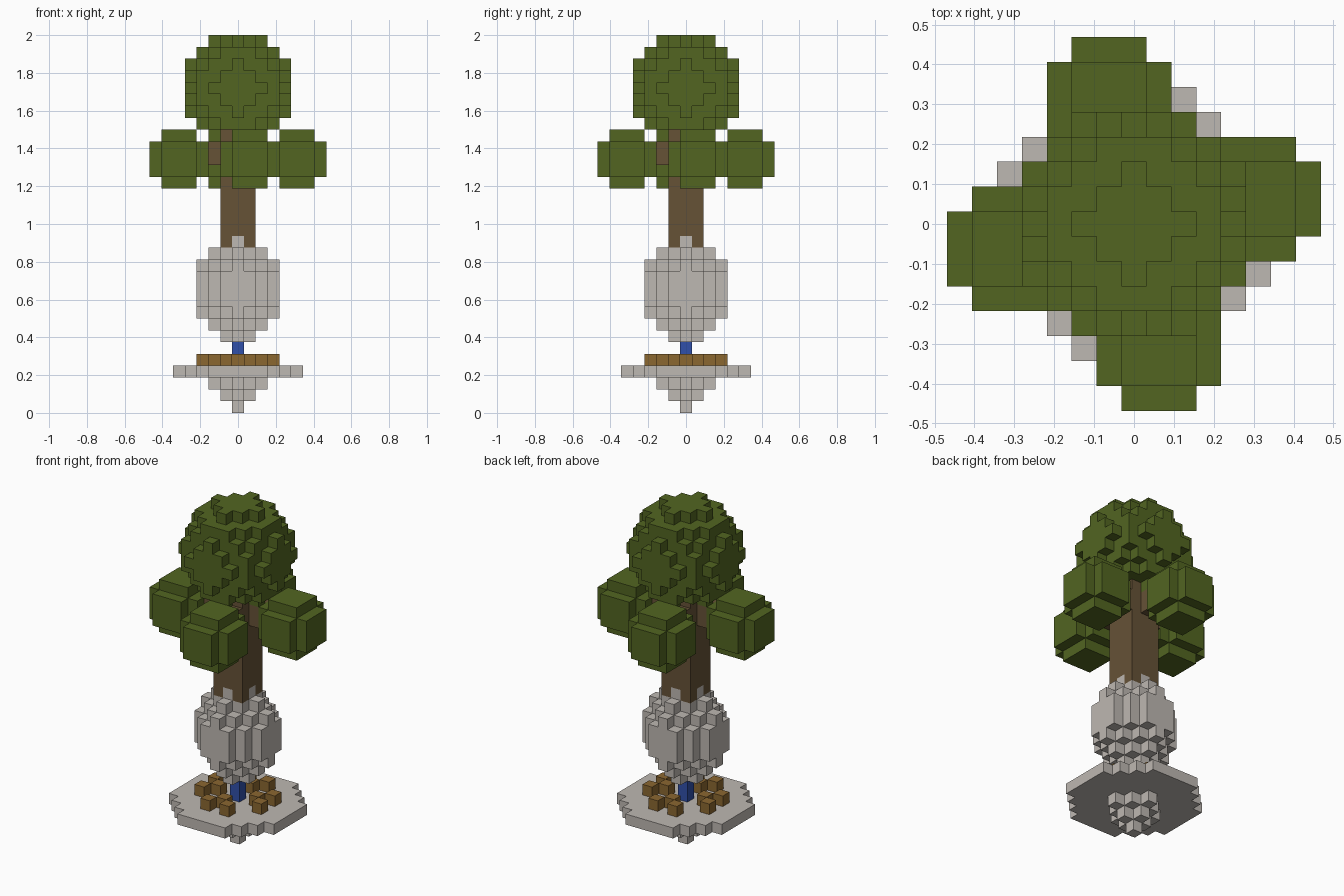
import bpy
import bmesh
from mathutils import Vector

U = 0.0625  # edge of one block

if "Cube" in bpy.data.objects:
    bpy.data.objects.remove(bpy.data.objects["Cube"])


def material(name, rgb):
    mat = bpy.data.materials.new(name)
    mat.use_nodes = True
    mat.diffuse_color = (*rgb, 1)
    mat.node_tree.nodes["Principled BSDF"].inputs["Base Color"].default_value = (*rgb, 1)
    return mat


LEAF = material("leaf green", (0.084, 0.130, 0.0152))
BARK = material("bark brown", (0.133, 0.084, 0.037))
STONE = material("pale stone", (0.515, 0.479, 0.445))
WOOD = material("ochre wood", (0.258, 0.136, 0.030))
BLUE = material("blue", (0.030, 0.080, 0.400))


def build(name, cells, mat):
    """Make a mesh of blocks, keeping only the faces on the outside."""
    cells = set(cells)
    bm = bmesh.new()
    verts = {}

    def corner(p):
        key = tuple(round(2 * c) for c in p)
        if key not in verts:
            verts[key] = bm.verts.new((p.x * U, p.y * U, (p.z + 0.5) * U))
        return verts[key]

    for cell in cells:
        c = Vector(cell)
        for axis in range(3):
            for sign in (-1, 1):
                n, a, b = Vector(), Vector(), Vector()
                n[axis] = sign
                if tuple(int(v) for v in c + n) in cells:
                    continue
                a[(axis + 1) % 3] = 0.5
                b = n.cross(a)
                mid = c + n * 0.5
                bm.faces.new([corner(mid + o) for o in (-a - b, a - b, a + b, b - a)])
    mesh = bpy.data.meshes.new(name)
    bm.to_mesh(mesh)
    bm.free()
    mesh.materials.append(mat)
    obj = bpy.data.objects.new(name, mesh)
    bpy.context.collection.objects.link(obj)
    return obj


def box(xs, ys, zs):
    return [(x, y, z) for x in xs for y in ys for z in zs]


def ball(center, radius):
    """Blocks whose centres lie inside a sphere."""
    c, r = Vector(center), int(radius)
    span = range(-r, r + 1)
    return [tuple(int(v) for v in c + Vector(p)) for p in box(span, span, span)
            if Vector(p).length <= radius]


def diamond(z, reach, limit):
    """One layer of blocks in a diamond clipped to a square."""
    span = range(-limit, limit + 1)
    return [(x, y, z) for x in span for y in span if abs(x) + abs(y) <= reach]


def turn(cells, quarter):
    for _ in range(quarter):
        cells = [(-y, x, z) for x, y, z in cells]
    return cells


# Stone base: stepped point under a round plate
base = diamond(3, 7, 5)
for z in range(3):
    base += diamond(z, z, z)
build("base_plate", base, STONE)

# Ring of small wooden blocks, the same in each quarter
for q in range(4):
    build(f"wood_blocks_{q + 1}", turn([(3, -1, 4), (3, 1, 4), (2, 0, 4)], q), WOOD)

# Blue post
build("blue_post", box([0], [0], [4, 5]), BLUE)

# Stone bulb: stepped below and above, straight in the middle
bulb = []
for z in range(6, 15):
    reach = min(4, 5 - abs(z - 10))
    bulb += diamond(z, reach, min(3, reach))
build("stone_bulb", bulb, STONE)

# Trunk rising out of the bulb, with a short branch to each side
trunk = set(box(range(-1, 2), range(-1, 2), range(14, 26)))
for q in range(4):
    trunk |= set(turn(box([2], [0, 1], [21, 22]), q))
build("trunk", trunk - set(bulb), BARK)

# Crown and the four side clumps of leaves
build("crown", ball((0, 0, 27), 4.5), LEAF)
for q in range(4):
    build(f"leaf_clump_{q + 1}", turn(ball((5, 1, 21), 2.5), q), LEAF)
